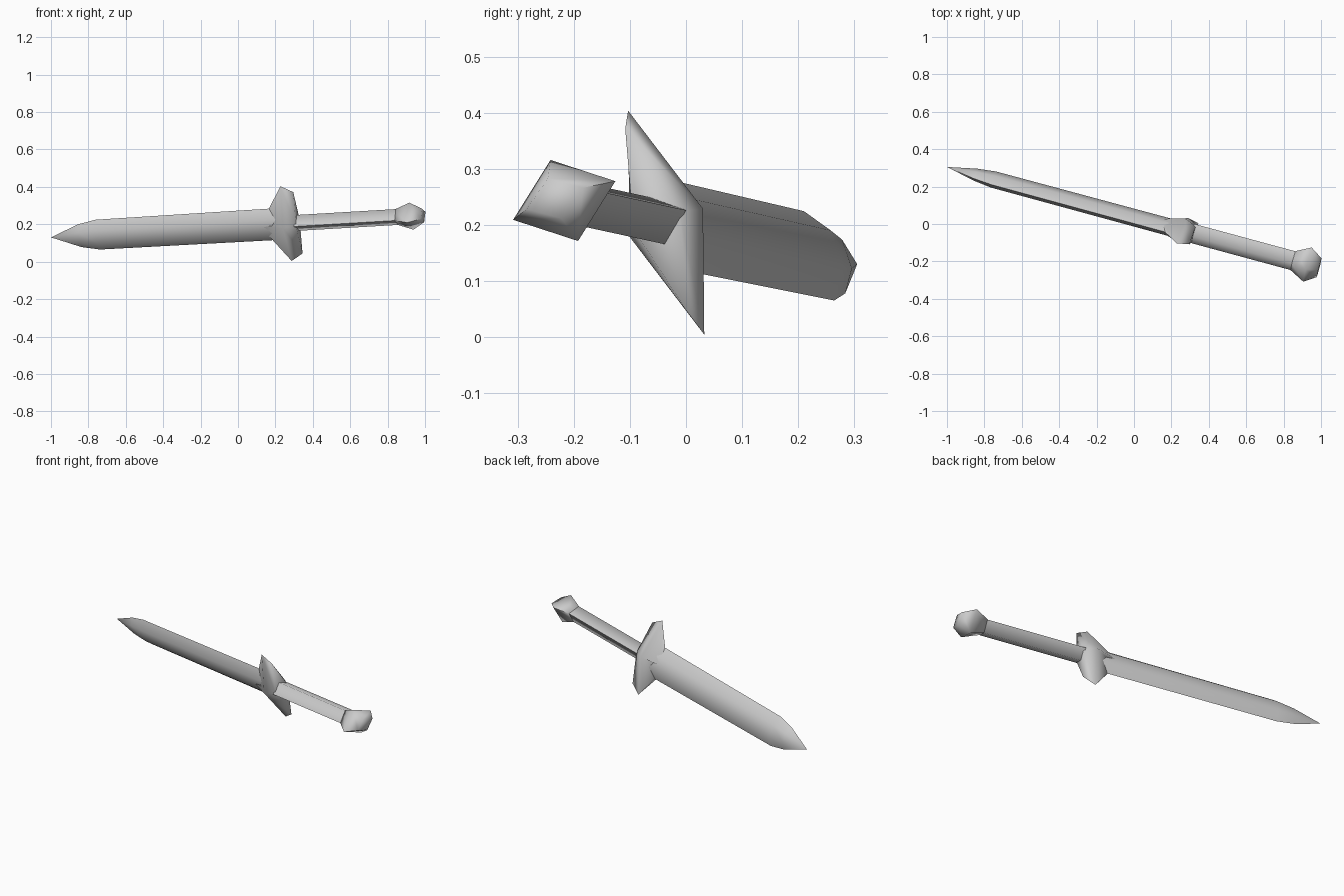
import bpy, bmesh, math
from mathutils import Matrix, Vector

cube = bpy.data.objects.get("Cube")
if cube:
    bpy.data.objects.remove(cube)

steel = bpy.data.materials.new("grey_steel")
steel.use_nodes = True
grey = (0.6, 0.6, 0.6, 1)
steel.diffuse_color = grey
steel.node_tree.nodes["Principled BSDF"].inputs["Base Color"].default_value = grey

# Sword frame: origin at the tip, local x along the sword, y across its width, z through its thickness
along = Vector((0.9638, -0.261, 0.0567)).normalized()
across = Vector((-0.152, -0.316, 0.937))
across = (across - along * across.dot(along)).normalized()
through = along.cross(across)
frame = Matrix((along, across, through)).transposed().to_4x4()
frame.translation = (-1, 0.305, 0.13)


def diamond(w, n):
    return [(w, 0), (0, n), (-w, 0), (0, -n)]


def bevelled(w, n):
    a = w * 0.42
    return [(w, 0), (a, n), (-a, n), (-w, 0), (-a, -n), (a, -n)]


def loft(name, outline, sections):
    """Skin a closed body through (distance, half width, half thickness) sections."""
    bm = bmesh.new()
    rings = [[bm.verts.new((t, y, z)) for y, z in outline(w, n)] for t, w, n in sections]
    for r, s in zip(rings, rings[1:]):
        for i in range(len(r)):
            j = (i + 1) % len(r)
            bm.faces.new((r[i], r[j], s[j], s[i]))
    bm.faces.new(rings[0])
    bm.faces.new(rings[-1])
    bmesh.ops.remove_doubles(bm, verts=bm.verts, dist=0.0005)
    bmesh.ops.recalc_face_normals(bm, faces=bm.faces)
    mesh = bpy.data.meshes.new(name)
    bm.to_mesh(mesh)
    bm.free()
    mesh.materials.append(steel)
    obj = bpy.data.objects.new(name, mesh)
    bpy.context.collection.objects.link(obj)
    obj.matrix_world = frame
    bpy.ops.object.select_all(action='DESELECT')
    obj.select_set(True)
    bpy.context.view_layer.objects.active = obj
    bpy.ops.object.shade_smooth_by_angle(angle=math.radians(85))


# Blade with a tapered point
loft("blade", bevelled, [(0, 0.0001, 0.0001), (0.16, 0.065, 0.026),
                         (0.26, 0.085, 0.035), (1.26, 0.09, 0.036)])
# Cross guard flaring out from the blade
loft("guard", diamond, [(1.17, 0.01, 0.03), (1.304, 0.213, 0.072), (1.37, 0.175, 0.045)])
# Four-sided grip
loft("grip", diamond, [(1.36, 0.045, 0.055), (1.94, 0.045, 0.055)])
# Faceted pommel
loft("pommel", diamond, [(1.92, 0.046, 0.056), (2.0, 0.077, 0.1), (2.065, 0.038, 0.055)])
